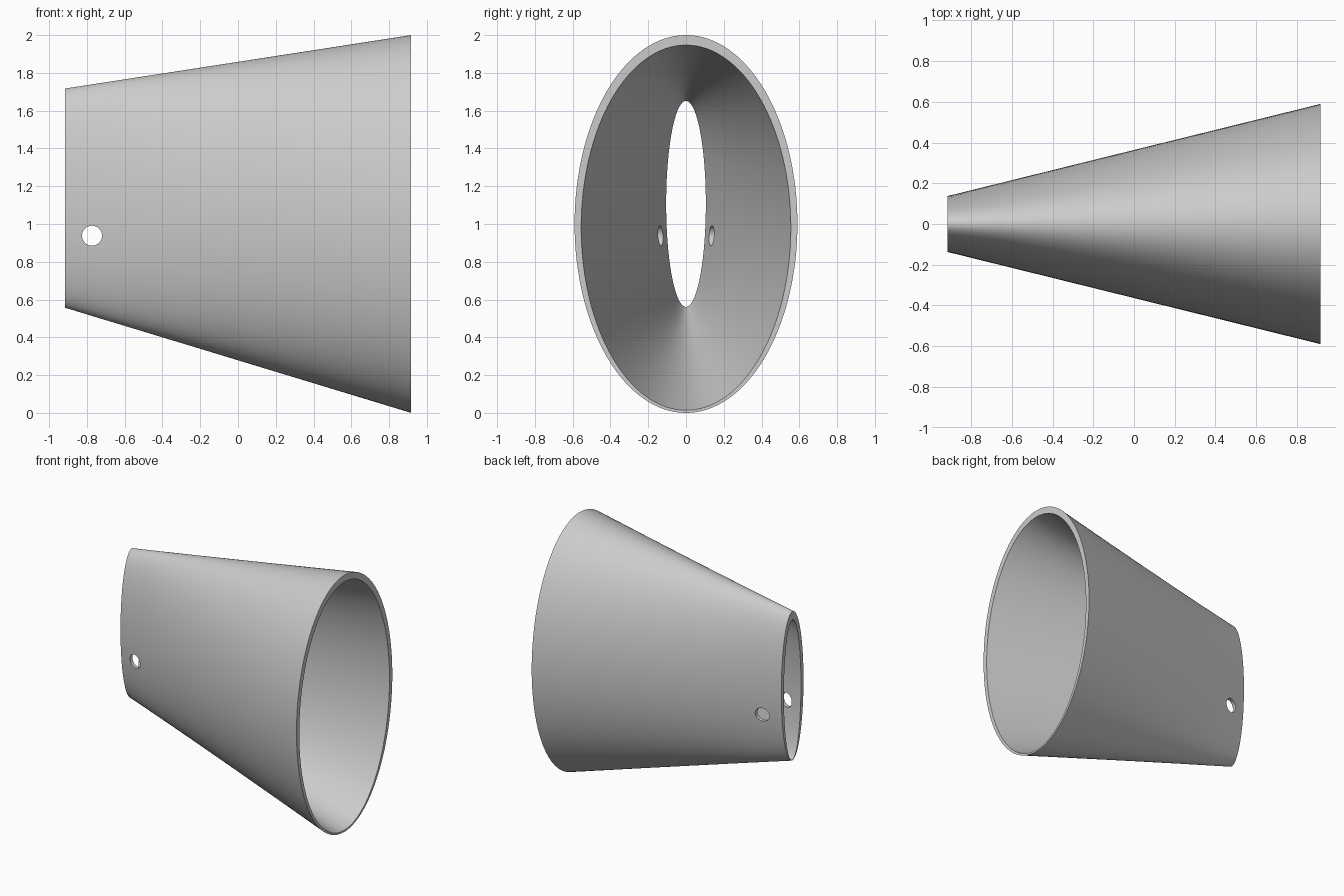
import bpy, bmesh
from math import sin, cos, tau, pi

cube = bpy.data.objects.get("Cube")
if cube:
    bpy.data.objects.remove(cube, do_unlink=True)

SEGMENTS, STEPS, END = 128, 8, 0.917

# Elliptical ends as (half depth, bottom, top)
OUTER_SMALL, OUTER_LARGE = (0.137, 0.557, 1.717), (0.59, 0.0, 2.0)
INNER_SMALL, INNER_LARGE = (0.105, 0.561, 1.652), (0.555, 0.014, 1.947)

grey = bpy.data.materials.new("light grey")
grey.use_nodes = True
grey.diffuse_color = (0.6, 0.6, 0.6, 1)
grey.node_tree.nodes["Principled BSDF"].inputs["Base Color"].default_value = (0.6, 0.6, 0.6, 1)


def add_skin(bm, small, large):
    """Loft rings from the small end to the large end."""
    rings = []
    for i in range(STEPS + 1):
        t = i / STEPS
        depth, low, high = (a + (b - a) * t for a, b in zip(small, large))
        mid, half = (low + high) / 2, (high - low) / 2
        rings.append([bm.verts.new((END * (2 * t - 1), depth * cos(tau * k / SEGMENTS),
                                    mid + half * sin(tau * k / SEGMENTS)))
                      for k in range(SEGMENTS)])
    for a, b in zip(rings, rings[1:]):
        bridge(bm, a, b)
    return rings[0], rings[-1]


def bridge(bm, a, b):
    for k in range(SEGMENTS):
        n = (k + 1) % SEGMENTS
        bm.faces.new((a[k], a[n], b[n], b[k]))


# Hollow tapered sleeve with rims at both ends
bm = bmesh.new()
outer = add_skin(bm, OUTER_SMALL, OUTER_LARGE)
inner = add_skin(bm, INNER_SMALL, INNER_LARGE)
for a, b in zip(outer, inner):
    bridge(bm, a, b)
bmesh.ops.recalc_face_normals(bm, faces=bm.faces)
mesh = bpy.data.meshes.new("tapered_sleeve")
bm.to_mesh(mesh)
bm.free()
mesh.materials.append(grey)
sleeve = bpy.data.objects.new("tapered_sleeve", mesh)
bpy.context.collection.objects.link(sleeve)

# Pin hole through both side walls
bpy.ops.mesh.primitive_cylinder_add(vertices=48, radius=0.053, depth=1,
                                    location=(-0.773, 0, 0.938), rotation=(pi / 2, 0, 0))
cutter = bpy.context.object
cutter.name = "pin_hole_cutter"
cutter.hide_render = True
cutter.data.materials.append(grey)
cut = sleeve.modifiers.new("pin_hole", "BOOLEAN")
cut.operation, cut.solver, cut.object = "DIFFERENCE", "EXACT", cutter

bpy.ops.object.select_all(action="DESELECT")
sleeve.select_set(True)
bpy.context.view_layer.objects.active = sleeve
bpy.ops.object.modifier_apply(modifier=cut.name)
bpy.data.objects.remove(cutter, do_unlink=True)
bpy.ops.object.shade_smooth_by_angle(angle=pi / 6)
